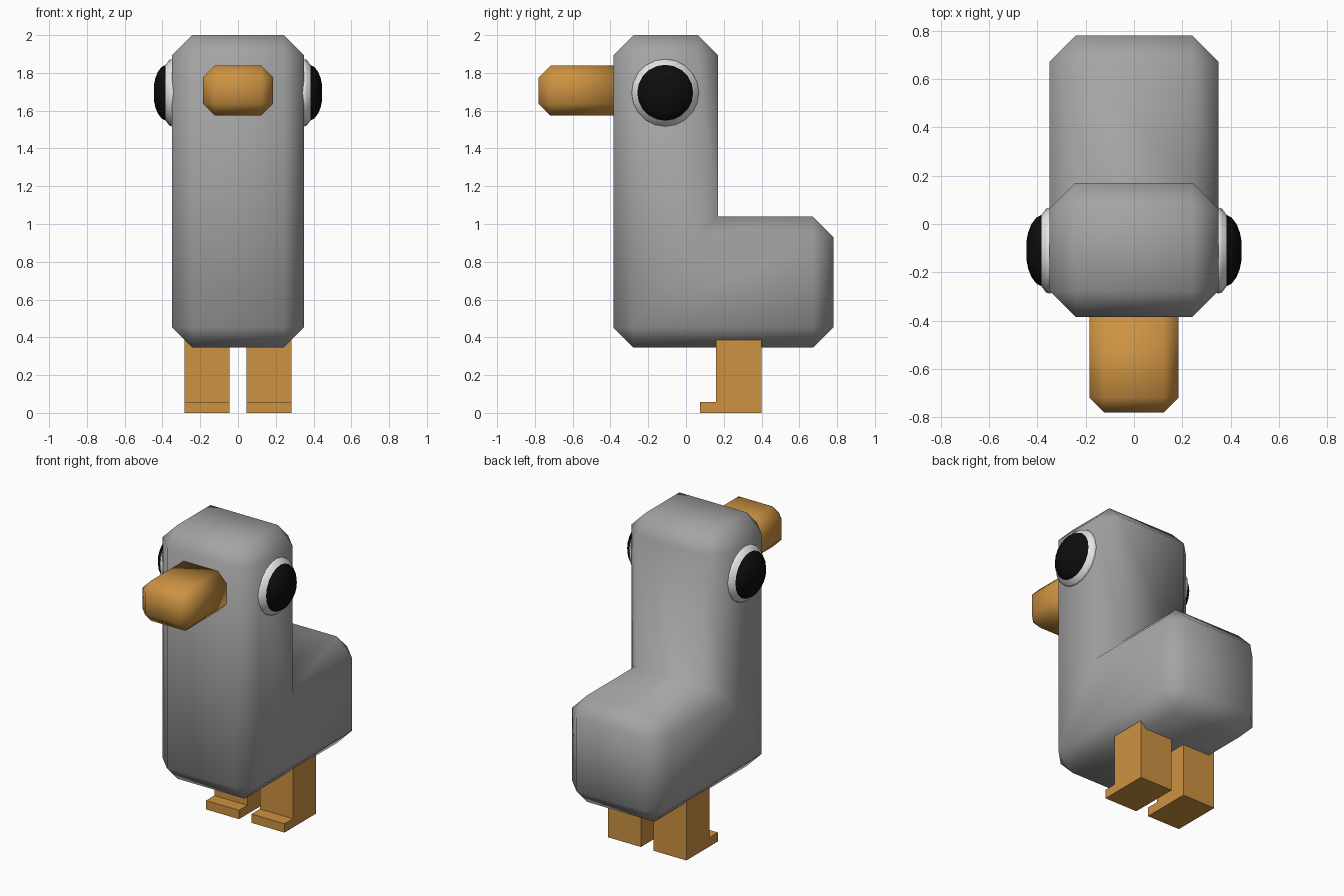
import bpy, bmesh, math
from mathutils import Matrix

if "Cube" in bpy.data.objects:
    bpy.data.objects.remove(bpy.data.objects["Cube"])


def material(name, rgb):
    m = bpy.data.materials.new(name)
    m.diffuse_color = (*rgb, 1)
    m.use_nodes = True
    m.node_tree.nodes["Principled BSDF"].inputs["Base Color"].default_value = m.diffuse_color
    return m


GREY = material("feather grey", (0.37, 0.37, 0.37))
ORANGE = material("beak orange", (0.61, 0.29, 0.055))
WHITE = material("eye white", (0.8, 0.8, 0.8))
BLACK = material("pupil black", (0.004, 0.004, 0.004))


def finish(bm, name, mats, smooth):
    bmesh.ops.recalc_face_normals(bm, faces=bm.faces)
    for f in bm.faces:
        f.smooth = smooth
    me = bpy.data.meshes.new(name)
    bm.to_mesh(me)
    bm.free()
    for m in mats:
        me.materials.append(m)
    ob = bpy.data.objects.new(name, me)
    bpy.context.collection.objects.link(ob)
    return ob


def extrude_profile(yz, x0, x1):
    """Side profile (y, z) extruded across x."""
    bm = bmesh.new()
    face = bm.faces.new([bm.verts.new((x0, y, z)) for y, z in yz])
    ext = bmesh.ops.extrude_face_region(bm, geom=[face])["geom"]
    bmesh.ops.translate(bm, vec=(x1 - x0, 0, 0),
                        verts=[v for v in ext if isinstance(v, bmesh.types.BMVert)])
    # keep the starting cap so that the solid is closed
    bmesh.ops.holes_fill(bm, edges=[e for e in bm.edges if e.is_boundary])
    bmesh.ops.recalc_face_normals(bm, faces=bm.faces)
    return bm


def chamfer(bm, edges, width):
    bmesh.ops.bevel(bm, geom=edges, offset=width, offset_type='OFFSET',
                    segments=1, profile=0.5, affect='EDGES')


# Body and neck: one L-shaped block, chamfered except along the inner corner
bm = extrude_profile([(-0.385, 0.345), (0.78, 0.345), (0.78, 1.04),
                      (0.17, 1.04), (0.17, 2.0), (-0.385, 2.0)], -0.35, 0.35)
chamfer(bm, [e for e in bm.edges
             if not all(abs(v.co.y - 0.17) < 1e-4 and abs(v.co.z - 1.04) < 1e-4
                        for v in e.verts)], 0.108)
finish(bm, "body", [GREY], True)

# Beak: chamfered block, left square where it enters the face
bm = extrude_profile([(-0.78, 1.575), (-0.37, 1.575), (-0.37, 1.838), (-0.78, 1.838)],
                     -0.185, 0.185)
chamfer(bm, [e for e in bm.edges if min(v.co.y for v in e.verts) < -0.7], 0.062)
finish(bm, "beak", [ORANGE], True)

# Eyes: lathed domes, (x, radius) profile, black beyond the white rim
EYE = [(0.33, 0.172), (0.35, 0.178), (0.364, 0.174), (0.383, 0.148),
       (0.405, 0.136), (0.425, 0.109), (0.438, 0.076), (0.445, 0.04), (0.446, 0)]
for side, s in (("right", 1), ("left", -1)):
    bm = bmesh.new()
    pts = [bm.verts.new((s * x, -0.11, 1.695 + r)) for x, r in EYE]
    edges = [bm.edges.new(p) for p in zip(pts, pts[1:])]
    bmesh.ops.spin(bm, geom=pts + edges, cent=(0, -0.11, 1.695), axis=(1, 0, 0),
                   angle=2 * math.pi, steps=20, use_merge=True)
    bmesh.ops.remove_doubles(bm, verts=bm.verts, dist=1e-4)
    bmesh.ops.holes_fill(bm, edges=[e for e in bm.edges if e.is_boundary])
    for f in bm.faces:
        f.material_index = int(abs(f.calc_center_median().x) > 0.383)
    finish(bm, side + "_eye", [WHITE, BLACK], True)

# Legs with a flat toe at the front
for side, s in (("right", 1), ("left", -1)):
    bm = extrude_profile([(0.075, 0), (0.40, 0), (0.40, 0.40),
                          (0.16, 0.40), (0.16, 0.058), (0.075, 0.058)],
                         s * 0.045, s * 0.283)
    finish(bm, side + "_leg", [ORANGE], False)
